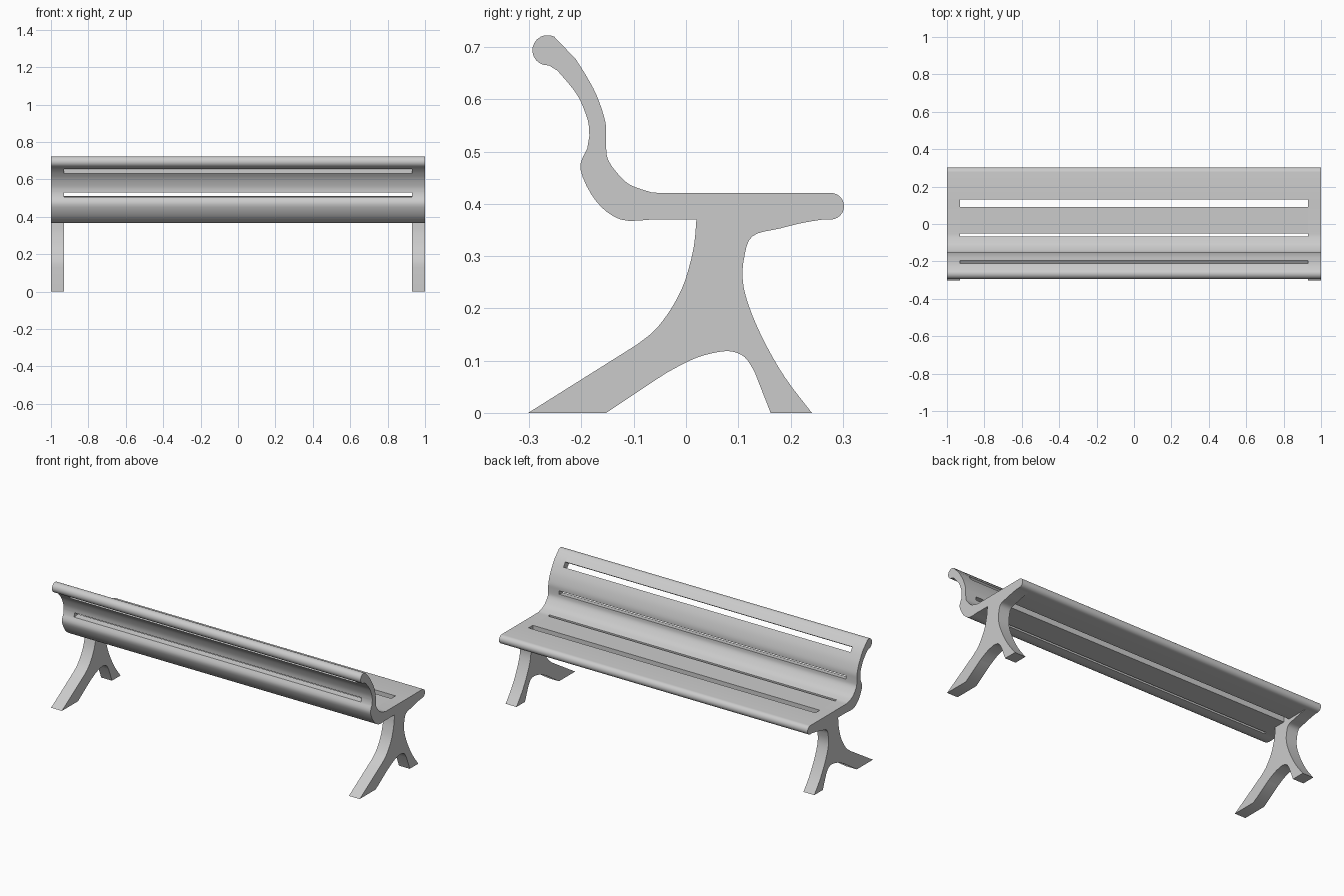
import bpy
import bmesh
import math
from mathutils import Vector

HALF_LENGTH = 1.0      # half of the bench length
INNER = 0.93           # inner side of the end panels and legs

default_cube = bpy.data.objects.get("Cube")
if default_cube:
    bpy.data.objects.remove(default_cube, do_unlink=True)


def make_material(name, colour):
    material = bpy.data.materials.new(name)
    material.use_nodes = True
    material.diffuse_color = colour
    shader = material.node_tree.nodes["Principled BSDF"]
    shader.inputs["Base Color"].default_value = colour
    shader.inputs["Roughness"].default_value = 0.6
    return material


grey = make_material("light_grey", (0.6, 0.6, 0.6, 1.0))


def smooth_path(points, steps=4):
    """Resample a row of vectors with a Catmull-Rom curve."""
    points = [Vector(p) for p in points]
    result = []
    for i in range(len(points) - 1):
        before = points[max(i - 1, 0)]
        start, end = points[i], points[i + 1]
        after = points[min(i + 2, len(points) - 1)]
        for step in range(steps):
            t = step / steps
            result.append(0.5 * (2 * start + (end - before) * t
                                 + (2 * before - 5 * start + 4 * end - after) * t ** 2
                                 + (3 * start - before - 3 * end + after) * t ** 3))
    result.append(points[-1])
    return result


def arc(centre, radius, start, end, steps=12):
    """Points on a circle in the side plane, angles in degrees."""
    angles = [math.radians(start + (end - start) * i / steps) for i in range(steps + 1)]
    return [(centre[0] + radius * math.cos(a), centre[1] + radius * math.sin(a))
            for a in angles]


def extrude_profile(name, outline, x_start, x_end):
    """Extrude a closed (y, z) outline along x."""
    bm = bmesh.new()
    cap = bm.faces.new([bm.verts.new((x_start, p[0], p[1])) for p in outline])
    grown = bmesh.ops.extrude_face_region(bm, geom=[cap])
    moved = [item for item in grown["geom"] if isinstance(item, bmesh.types.BMVert)]
    bmesh.ops.translate(bm, verts=moved, vec=(x_end - x_start, 0, 0))
    bmesh.ops.recalc_face_normals(bm, faces=bm.faces)
    mesh = bpy.data.meshes.new(name)
    bm.to_mesh(mesh)
    bm.free()
    mesh.materials.append(grey)
    obj = bpy.data.objects.new(name, mesh)
    bpy.context.collection.objects.link(obj)
    bpy.ops.object.select_all(action="DESELECT")
    obj.select_set(True)
    bpy.context.view_layer.objects.active = obj
    bpy.ops.object.shade_smooth_by_angle(angle=math.radians(35))
    return obj


# Seat and backrest sections: sitting side (y, z), then underside (y, z)
slat_sections = {
    "seat_front_slat": [(.277, .421, .277, .37), (.13, .421, .13, .37)],
    "seat_middle_slat": [(.09, .421, .09, .37), (-.052, .421, -.052, .37)],
    "seat_bend_slat": [(-.066, .422, -.066, .37), (-.108, .437, -.125, .37),
                       (-.135, .463, -.172, .405), (-.15, .487, -.202, .466),
                       (-.153, .51, -.189, .506)],
    "backrest_slat": [(-.153, .53, -.185, .53), (-.155, .56, -.188, .56),
                      (-.172, .61, -.205, .603), (-.195, .652, -.226, .632)],
    "backrest_top_roll": [(-.211, .677, -.246, .655), (-.252, .718, -.262, .665)],
}

# Rounded nose of the seat and rolled top of the backrest
nose = arc((.277, .3955), .0255, -90, 90)
roll = arc((-.265, .694), .029, 64, 275)


def ribbon_outline(sections, has_nose=False, has_roll=False):
    upper = [(s[0], s[1]) for s in sections]
    lower = [(s[2], s[3]) for s in reversed(sections)]
    if has_nose:
        upper, lower = upper[1:], lower[:-1]
    if has_roll:
        upper, lower = upper[:-1], lower[1:]
    return ((nose if has_nose else []) + upper
            + (roll if has_roll else []) + lower)


# Long slats, with open slots between them
for name, sections in slat_sections.items():
    curved = smooth_path(sections) if len(sections) > 2 else sections
    outline = ribbon_outline(curved, name == "seat_front_slat", name == "backrest_top_roll")
    extrude_profile(name, outline, -INNER, INNER)

# Solid end panels that join the slats
all_sections = []
for sections in slat_sections.values():
    all_sections += smooth_path(sections) if len(sections) > 2 else sections
panel_outline = ribbon_outline(all_sections, True, True)

# Leg outline: back edge, front edge, and the arch between the feet
leg_back = smooth_path([(-.095, .13), (-.06, .158), (-.03, .197), (-.007, .24),
                        (.007, .283), (.016, .325), (.02, .372)])
leg_front = smooth_path([(.275, .372), (.225, .364), (.18, .353), (.127, .338),
                         (.111, .295), (.109, .25), (.122, .2), (.15, .136),
                         (.19, .067), (.241, 0)])
leg_arch = smooth_path([(.131, .079), (.112, .107), (.083, .118),
                        (.045, .113), (.007, .1), (-.04, .075)])
leg_outline = ([(-.302, 0)] + leg_back + leg_front
               + [(.162, 0)] + leg_arch + [(-.153, 0)])

for side, sign in (("left", 1), ("right", -1)):
    extrude_profile(side + "_end_panel", panel_outline, sign * INNER, sign * HALF_LENGTH)
    extrude_profile(side + "_leg", leg_outline, sign * INNER, sign * HALF_LENGTH)
